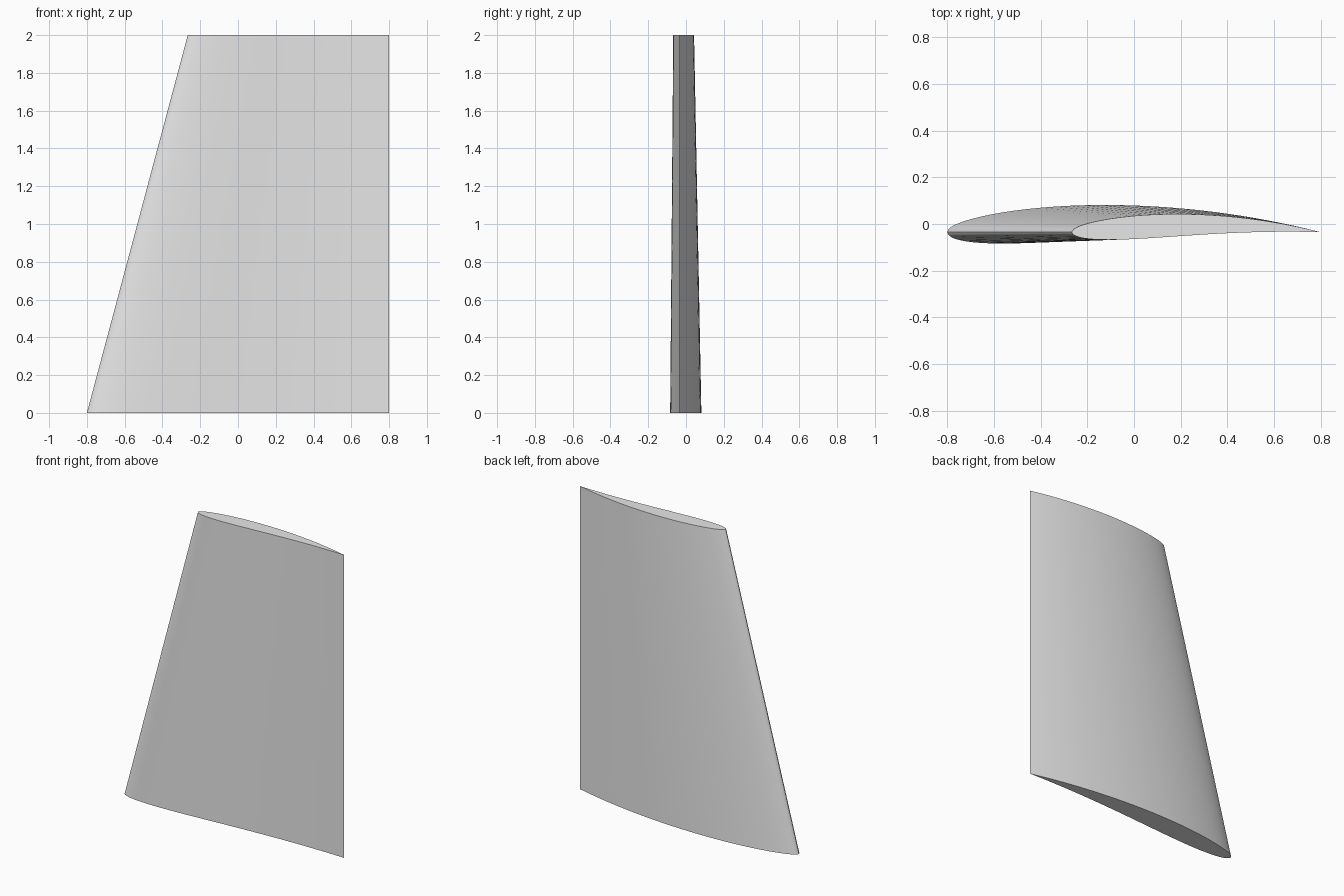
import bpy, bmesh, math

if "Cube" in bpy.data.objects:
    bpy.data.objects.remove(bpy.data.objects["Cube"])

HEIGHT = 2.0
ROOT_CHORD, TIP_CHORD = 1.6, 1.066
TRAIL_X, TRAIL_Y = 0.8, -0.035   # straight vertical trailing edge
STEPS = 36
THICKNESS = 0.094


def half_thickness(t):
    return 5 * THICKNESS * (0.2969 * math.sqrt(t) - 0.126 * t - 0.3516 * t**2
                            + 0.2843 * t**3 - 0.1036 * t**4)


def camber(t):
    return 0.143 * t**1.25 * (1 - t)


def section():
    """Unit aerofoil outline: upper side back to nose, then lower side."""
    ts = [(1 - math.cos(math.pi * i / STEPS)) / 2 for i in range(STEPS + 1)]
    upper = [(t, camber(t) + half_thickness(t)) for t in reversed(ts)]
    lower = [(t, camber(t) - half_thickness(t)) for t in ts[1:-1]]
    return upper + lower


# Tapered wing lofted between root and tip sections
bm = bmesh.new()


def ring(chord, z):
    return [bm.verts.new((TRAIL_X - chord * (1 - t), TRAIL_Y + chord * y, z))
            for t, y in section()]


root = ring(ROOT_CHORD, 0)
tip = ring(TIP_CHORD, HEIGHT)
n = len(root)
for i in range(n):
    j = (i + 1) % n
    bm.faces.new((root[i], root[j], tip[j], tip[i]))
bm.faces.new(tip)
bm.faces.new(root[::-1])
bmesh.ops.recalc_face_normals(bm, faces=bm.faces)

mesh = bpy.data.meshes.new("wing_panel")
bm.to_mesh(mesh)
bm.free()
wing = bpy.data.objects.new("wing_panel", mesh)
bpy.context.collection.objects.link(wing)

# Plain light grey
grey = bpy.data.materials.new("light_grey")
grey.use_nodes = True
colour = (0.8, 0.8, 0.8, 1)
grey.diffuse_color = colour
grey.node_tree.nodes["Principled BSDF"].inputs["Base Color"].default_value = colour
mesh.materials.append(grey)

# Smooth skin with crisp end caps and trailing edge
bpy.ops.object.select_all(action="DESELECT")
wing.select_set(True)
bpy.context.view_layer.objects.active = wing
bpy.ops.object.shade_smooth_by_angle(angle=math.radians(30))
# The trailing edge and both cap outlines stay sharp
for edge in mesh.edges:
    a, b = (mesh.vertices[v].co for v in edge.vertices)
    if abs(a.z - b.z) < 0.01 or min(a.x, b.x) > TRAIL_X - 0.001:
        edge.use_edge_sharp = True
